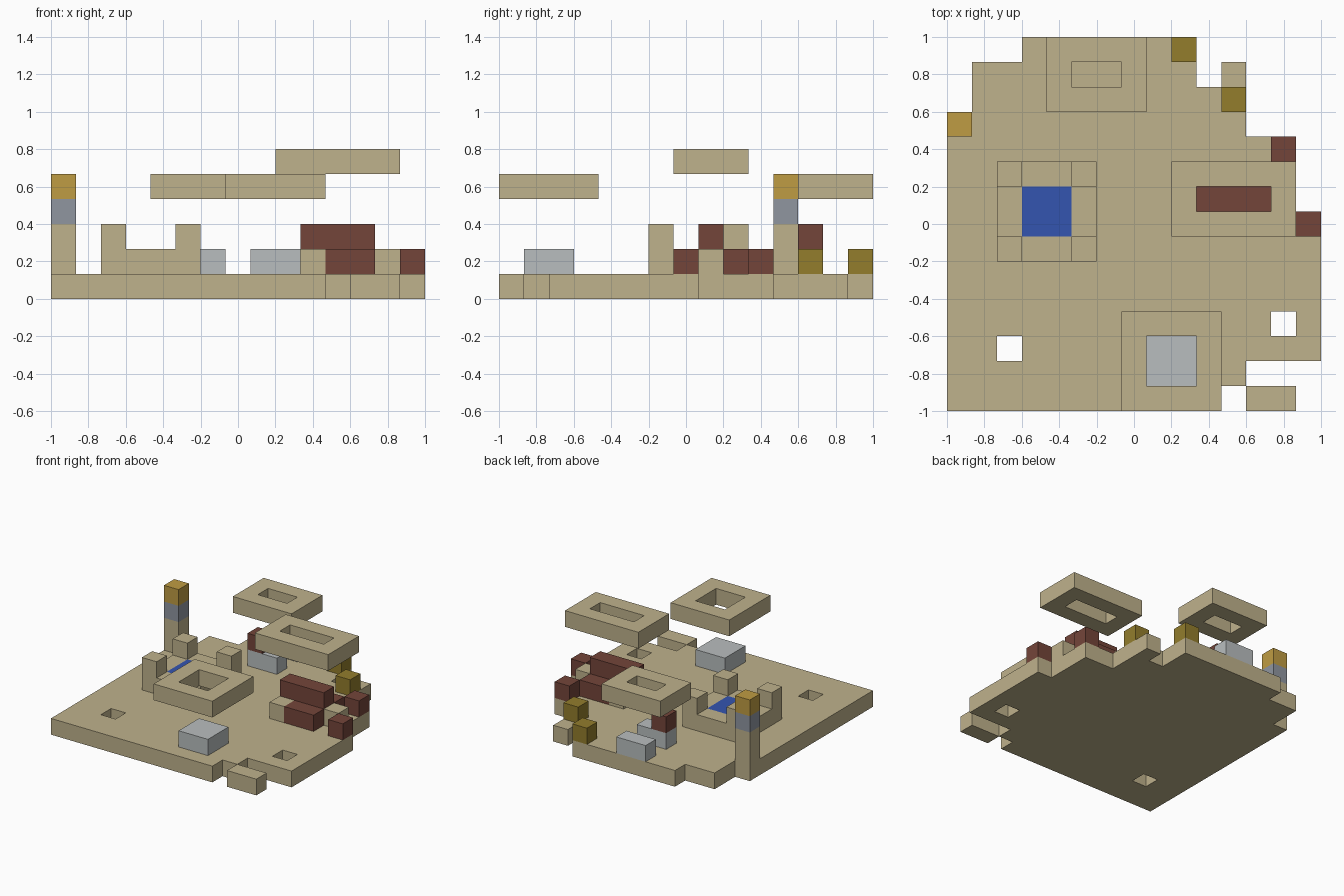
import bpy
import bmesh
from mathutils import Vector

cube = bpy.data.objects.get("Cube")
if cube:
    bpy.data.objects.remove(cube, do_unlink=True)

GRID = 15
CELL = 2 / GRID
AXES = [Vector(a) for a in ((1, 0, 0), (0, 1, 0), (0, 0, 1))]


def material(name, hex_colour):
    srgb = [int(hex_colour[i:i + 2], 16) / 255 for i in (0, 2, 4)]
    colour = [c / 12.92 if c <= 0.04 else ((c + 0.055) / 1.055) ** 2.4 for c in srgb] + [1]
    mat = bpy.data.materials.new(name)
    mat.use_nodes = True
    mat.diffuse_color = colour
    mat.node_tree.nodes["Principled BSDF"].inputs["Base Color"].default_value = colour
    return mat


sand = material("sand", "BFB28C")
brick = material("brick red", "74453A")
olive = material("olive", "937D2C")
gold = material("gold", "BF9C43")
water = material("water blue", "3455B0")
stone = material("pale grey", "B9BEBF")
slate = material("slate grey", "9096A0")


def box(x, y, z):
    """Cells covered by half-open ranges on each axis."""
    return {(i, j, k) for i in range(*x) for j in range(*y) for k in range(*z)}


def blocks(name, cells, mat):
    """Outer skin of a set of grid cells."""
    bm = bmesh.new()
    for cell in cells:
        centre = Vector(cell) + Vector((0.5, 0.5, 0.5))
        for a in range(3):
            u, v = AXES[(a + 1) % 3] / 2, AXES[(a + 2) % 3] / 2
            for side in (1, -1):
                n = AXES[a] * side
                if tuple(int(c) for c in Vector(cell) + n) in cells:
                    continue
                mid = centre + n / 2
                corners = [mid - u - v, mid + u - v, mid + u + v, mid - u + v]
                bm.faces.new([bm.verts.new(c * CELL - Vector((1, 1, 0)))
                              for c in corners[::side]])
    bmesh.ops.remove_doubles(bm, verts=bm.verts, dist=0.001)
    mesh = bpy.data.meshes.new(name)
    bm.to_mesh(mesh)
    bm.free()
    mesh.materials.append(mat)
    obj = bpy.data.objects.new(name, mesh)
    bpy.context.collection.objects.link(obj)


def ring(name, x, y, k):
    """Floating frame one cell wide."""
    inner = box((x[0] + 1, x[1] - 1), (y[0] + 1, y[1] - 1), (k, k + 1))
    blocks(name, box(x, y, (k, k + 1)) - inner, sand)


# Ground: start and end column of each row, front to back
rows = [(0, 11), (0, 12)] + [(0, 15)] * 6 + [(0, 14)] * 3 + [(0, 12), (1, 12), (1, 10), (3, 10)]
ground = {(i, j, 0) for j, (a, b) in enumerate(rows) for i in range(a, b)}
ground |= {(12, 0, 0), (13, 0, 0), (11, 13, 0)}
ground -= {(2, 2, 0), (13, 3, 0)}
blocks("ground", ground, sand)

# Well with corner posts
pool = box((3, 5), (7, 9), (1, 2))
posts = {(i, j, 2) for i in (2, 5) for j in (6, 9)}
blocks("well_wall", (box((2, 6), (6, 10), (1, 2)) - pool) | posts, sand)
blocks("well_water", pool, water)

# Corner tower
for part, low, high, mat in (("shaft", 1, 3, sand), ("band", 3, 4, slate), ("cap", 4, 5, gold)):
    blocks("tower_" + part, box((0, 1), (11, 12), (low, high)), mat)

# Ruined hut with fallen roof pieces
blocks("hut_wall", box((10, 11), (7, 10), (1, 2)) | box((10, 14), (8, 9), (1, 2)), sand)
blocks("hut_roof_ridge", box((10, 13), (8, 9), (2, 3)), brick)
for name, j in (("front", 7), ("back", 9)):
    blocks("hut_roof_" + name, box((11, 13), (j, j + 1), (1, 2)), brick)
blocks("fallen_brick_front", {(14, 7, 1)}, brick)
blocks("fallen_brick_back", {(13, 10, 1)}, brick)

# Stone slabs and loose blocks
blocks("front_slab", box((8, 10), (1, 3), (1, 2)), stone)
for name, j in (("inner", 12), ("outer", 14)):
    blocks("back_slab_" + name, box((5, 7), (j, j + 1), (1, 2)), stone)
blocks("slab_brick", {(5, 12, 2)}, brick)
blocks("olive_block_side", {(11, 12, 1)}, olive)
blocks("olive_block_back", {(9, 14, 1)}, olive)

# Floating frames
ring("front_frame", (7, 11), (0, 4), 4)
ring("back_frame", (4, 8), (12, 15), 4)
ring("side_frame", (9, 14), (7, 10), 5)
